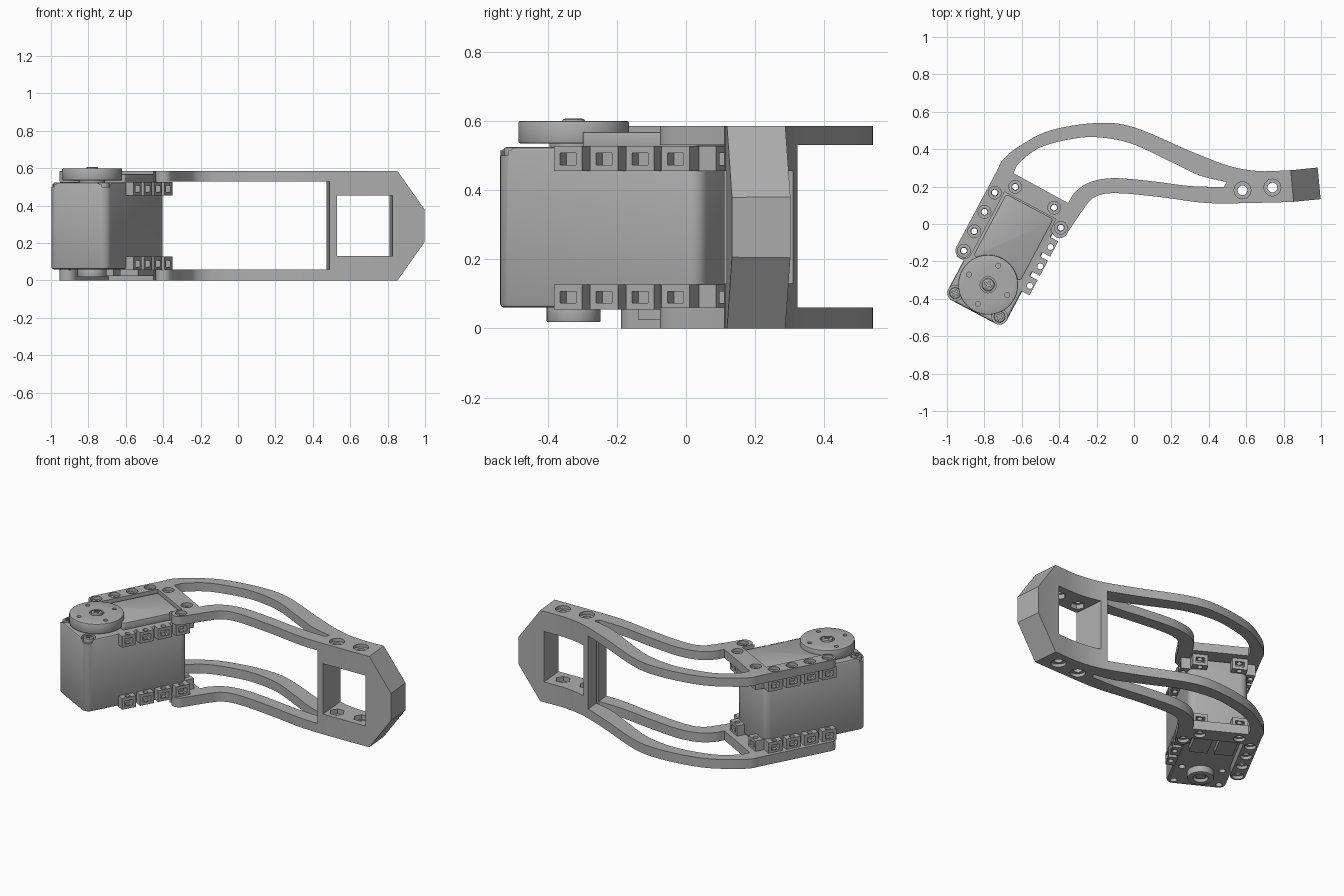
import bpy, bmesh, math
from mathutils import Matrix, Vector

if "Cube" in bpy.data.objects:
    bpy.data.objects.remove(bpy.data.objects["Cube"])

grey = bpy.data.materials.new("plain grey")
grey.diffuse_color = (0.42, 0.42, 0.42, 1)
grey.use_nodes = True
grey.node_tree.nodes["Principled BSDF"].inputs["Base Color"].default_value = grey.diffuse_color

# Local frames: motor (x along its length, origin on the shaft) and grip tip
MOTOR = Matrix.Translation((-0.78, -0.325, 0)) @ Matrix.Rotation(math.radians(62), 4, 'Z')
GRIP = Matrix.Translation((0.99, 0.217, 0)) @ Matrix.Rotation(math.radians(5), 4, 'Z')
SIDEWAYS = Matrix.Rotation(math.radians(90), 4, 'X')
WORLD = Matrix.Identity(4)
H = 0.585


def circle(x, y, r, n=32):
    return [(x + r * math.cos(2 * math.pi * i / n), y + r * math.sin(2 * math.pi * i / n)) for i in range(n)]


def rect(x0, y0, x1, y1):
    return [(x0, y0), (x1, y0), (x1, y1), (x0, y1)]


def round_rect(x0, y0, x1, y1, r, n=6):
    pts = []
    for k, (cx, cy) in enumerate(rect(x0 + r, y0 + r, x1 - r, y1 - r)):
        for i in range(n + 1):
            a = math.pi * (1 + k / 2 + i / n / 2)
            pts.append((cx + r * math.cos(a), cy + r * math.sin(a)))
    return pts


def smooth(pts, n=6):
    """Catmull-Rom curve through the points."""
    p = [Vector(q) for q in pts]
    p = [2 * p[0] - p[1]] + p + [2 * p[-1] - p[-2]]
    out = []
    for a, b, c, d in zip(p, p[1:], p[2:], p[3:]):
        for i in range(n):
            t = i / n
            out.append(0.5 * (2 * b + (c - a) * t + (2 * a - 5 * b + 4 * c - d) * t * t
                              + (3 * b - a - 3 * c + d) * t ** 3))
    return [tuple(q) for q in out] + [tuple(p[-2])]


def solid(name, prisms, frame=WORLD, bevel=0.0):
    """One object made of extruded outlines (points, z0, z1)."""
    bm = bmesh.new()
    for pts, z0, z1 in prisms:
        low = [bm.verts.new((x, y, z0)) for x, y in pts]
        top = [bm.verts.new((x, y, z1)) for x, y in pts]
        bm.faces.new(low[::-1])
        bm.faces.new(top)
        for i in range(len(pts)):
            j = (i + 1) % len(pts)
            bm.faces.new((low[i], low[j], top[j], top[i]))
    bmesh.ops.recalc_face_normals(bm, faces=bm.faces)
    if bevel:
        edges = [e for e in bm.edges if abs(e.verts[0].co.z - e.verts[1].co.z) < 1e-6]
        bmesh.ops.bevel(bm, geom=edges, offset=bevel, segments=2, profile=0.5, affect='EDGES')
    bm.transform(frame)
    mesh = bpy.data.meshes.new(name)
    bm.to_mesh(mesh)
    bm.free()
    mesh.materials.append(grey)
    ob = bpy.data.objects.new(name, mesh)
    bpy.context.collection.objects.link(ob)
    return ob


def cut(ob, prisms, frame=WORLD):
    tool = solid("cutter", prisms, frame)
    tool.hide_render = True
    mod = ob.modifiers.new("cut", 'BOOLEAN')
    mod.operation, mod.solver, mod.object = 'DIFFERENCE', 'EXACT', tool
    bpy.context.view_layer.objects.active = ob
    bpy.ops.object.modifier_apply(modifier=mod.name)
    bpy.data.objects.remove(tool)


def motor_xy(u, v):
    p = MOTOR @ Vector((u, -v, 0))
    return (p.x, p.y)


# Bracket: outline of the motor mount, both curved arms and the grip
mount = [motor_xy(*p) for p in [(0.40, 0.155), (0.48, 0.155), (0.48, -0.155), (0.10, -0.155)]]
left_end = [motor_xy(0.1 - 0.045 * math.sin(math.pi * i / 10), -0.2 + 0.045 * math.cos(math.pi * i / 10))
            for i in range(1, 11)]
outer = smooth([motor_xy(0.57, -0.245), (-0.70, 0.345), (-0.61, 0.418), (-0.448, 0.50), (-0.2, 0.54),
                (0, 0.517), (0.3, 0.39), (0.51, 0.31), (0.67, 0.283), (0.845, 0.288)])
tip = [(0.982, 0.302), (0.998, 0.133)]
inner = smooth([(0.845, 0.118), (0.65, 0.113), (0.39, 0.112), (0.14, 0.144), (-0.1, 0.165), (-0.21, 0.144),
                (-0.27, 0.08), motor_xy(0.45, 0.245)])
right_end = [motor_xy(0.44 - 0.045 * math.sin(math.pi * i / 10), 0.2 + 0.045 * math.cos(math.pi * i / 10))
             for i in range(1, 10)]
bracket = solid("bracket", [(mount + left_end + outer + tip + inner + right_end, 0, H)])

# Opening between the arms
opening = smooth([(-0.645, 0.272), (-0.61, 0.33), (-0.5, 0.41), (-0.34, 0.453), (-0.2, 0.464), (-0.02, 0.432),
                  (0.19, 0.336), (0.35, 0.26), (0.495, 0.224)])
opening += smooth([(0.48, 0.198), (0.3, 0.203), (0.085, 0.23), (-0.11, 0.245), (-0.235, 0.224),
                   (-0.315, 0.17), (-0.352, 0.112)])
cut(bracket, [(opening, -0.1, 0.7)])

# Gap between upper and lower plates, grip window, chamfered tip
cut(bracket, [(rect(-2.3, -1.5, -0.507, 1.5), 0.06, 0.53)], GRIP)
cut(bracket, [(rect(-0.468, 0.13, -0.172, 0.455), -0.5, 0.5)], GRIP @ SIDEWAYS)
wedge = [(-0.216, -0.1), (0.07, 0.304), (0.3, 0.304), (0.3, -0.1)]
for pts in (wedge, [(x, H - z) for x, z in wedge]):
    cut(bracket, [(pts, -0.5, 0.5)], GRIP @ SIDEWAYS)

# Bolt holes with counterbores outside and nut pockets inside the grip
clip_spots = [(u, s * 0.2) for u in (0.10, 0.218, 0.335, 0.452) for s in (-1, 1)]
end_spots = [(0.53, -0.118), (0.53, 0.118)]
bolts = [(motor_xy(*p), 0.018, 0.034) for p in clip_spots + end_spots if p[1] < 0.15 or p[0] > 0.4]
grip_bolts = [((0.58, 0.18), 0.026, 0.045), ((0.74, 0.195), 0.026, 0.045)]
cut(bracket, [(circle(*c, r, 20), -0.1, 0.7) for c, r, R in bolts + grip_bolts])
cut(bracket, [(circle(*c, R, 24), z, z + 0.12) for c, r, R in bolts + grip_bolts for z in (-0.1, 0.565)])
cut(bracket, [(circle(*c, 0.045, 6), 0.1, 0.485) for c, r, R in grip_bolts])

# Motor body with screw recesses
corners = [(-0.122, -0.135), (-0.122, 0.135)]
body = solid("motor_body", [(round_rect(-0.165, -0.177, 0.505, 0.177, 0.045), 0.06, 0.525)], MOTOR, 0.012)
cut(body, [(circle(x, y, 0.042, 24), 0.5, 0.6) for x, y in corners]
    + [(circle(x, y, 0.02, 16), 0, 0.1) for x, y in corners + [(0.04, -0.12), (0.04, 0.12)]], MOTOR)

# Corner screws with cross slots
screws = solid("corner_screws", [(circle(x, y, 0.03, 24), 0.49, 0.524) for x, y in corners], MOTOR, 0.006)
for w, h in ((0.018, 0.005), (0.005, 0.018)):
    cut(screws, [(rect(x - w, y - h, x + w, y + h), 0.512, 0.6) for x, y in corners], MOTOR)

# Raised lid and lower pads
solid("motor_lid", [(round_rect(0.10, -0.143, 0.474, 0.143, 0.015), 0.515, 0.568)], MOTOR, 0.004)
solid("lower_pads", [(rect(0.28, s * 0.075 - 0.055, 0.45, s * 0.075 + 0.055), 0.025, 0.07)
                     for s in (-1, 1)], MOTOR)

# Mounting clips: bolt tabs with nut pockets along both sides and the end
for label, z0 in (("lower", 0.055), ("upper", 0.455)):
    z1 = z0 + 0.072
    tabs, pockets, holes = [], [], []
    for u, v in clip_spots:
        s = 1 if v > 0 else -1
        a, b = sorted((s * 0.165, s * 0.222))
        tabs.append((rect(u - 0.046, a, u + 0.046, b), z0, z1))
        a, b = sorted((s * 0.182, s * 0.24))
        pockets.append((rect(u - 0.026, a, u + 0.026, b), z0 + 0.018, z1 - 0.02))
    for u, v in end_spots:
        tabs.append((rect(0.495, v - 0.046, 0.554, v + 0.046), z0, z1))
        pockets.append((rect(0.51, v - 0.026, 0.58, v + 0.026), z0 + 0.018, z1 - 0.02))
    holes = [(circle(u, v, 0.016, 16), z0 - 0.05, z1 + 0.05) for u, v in clip_spots + end_spots]
    clips = solid(label + "_clips", tabs, MOTOR)
    cut(clips, pockets, MOTOR)
    cut(clips, holes, MOTOR)

# Output horn on top with four holes and a domed centre screw
solid("horn_shaft", [(circle(0, 0, 0.07), 0.515, 0.545)], MOTOR)
horn = solid("output_horn", [(circle(0, 0, 0.16, 64), 0.535, 0.60)], MOTOR, 0.006)
cut(horn, [(circle(*c, 0.013, 16), 0.57, 0.7) for c in circle(0, 0, 0.116, 4)]
    + [([*circle(0, 0, 0.043)], 0.59, 0.7)], MOTOR)
centre = solid("horn_screw", [(circle(0, 0, 0.034), 0.58, 0.607)], MOTOR, 0.01)
for w, h in ((0.02, 0.005), (0.005, 0.02)):
    cut(centre, [(rect(-w, -h, w, h), 0.596, 0.7)], MOTOR)

# Idler hub underneath
idler = solid("idler_hub", [(circle(0, 0, 0.078, 48), 0.018, 0.07)], MOTOR, 0.004)
cut(idler, [(circle(0, 0, 0.045), 0, 0.04)], MOTOR)
solid("idler_screw", [(circle(0, 0, 0.028), 0.026, 0.05)], MOTOR, 0.005)

# Smooth the curves, keep the edges sharp
for ob in list(bpy.context.scene.objects):
    bpy.ops.object.select_all(action='DESELECT')
    ob.select_set(True)
    bpy.context.view_layer.objects.active = ob
    bpy.ops.object.shade_smooth_by_angle(angle=math.radians(30))
